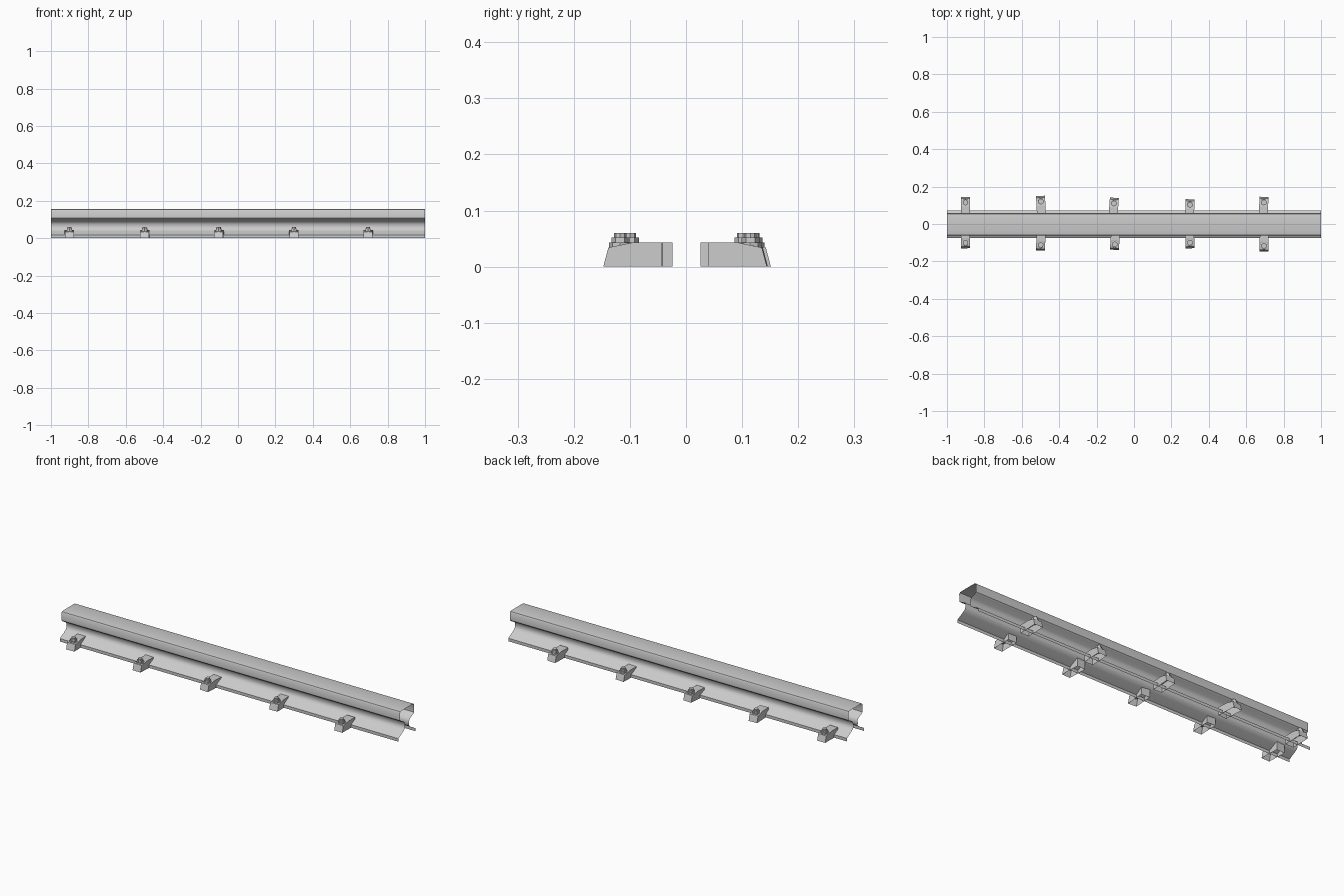
import bpy, bmesh, math
from mathutils import Matrix

if "Cube" in bpy.data.objects:
    bpy.data.objects.remove(bpy.data.objects["Cube"])


def finish(bm, name, smooth=None):
    bmesh.ops.recalc_face_normals(bm, faces=bm.faces)
    me = bpy.data.meshes.new(name)
    bm.to_mesh(me)
    bm.free()
    ob = bpy.data.objects.new(name, me)
    bpy.context.collection.objects.link(ob)
    if smooth:
        bpy.ops.object.select_all(action='DESELECT')
        ob.select_set(True)
        bpy.context.view_layer.objects.active = ob
        bpy.ops.object.shade_smooth_by_angle(angle=math.radians(smooth))
    return ob


# Rail: open-ended, open-bottomed shell swept along x from a half profile (y, z)
half = [(0.073, 0.0), (0.073, 0.016), (0.035, 0.037), (0.020, 0.048), (0.016, 0.060),
        (0.017, 0.076), (0.026, 0.089), (0.052, 0.100), (0.059, 0.107), (0.060, 0.146),
        (0.056, 0.153), (0.048, 0.155)]
profile = half + [(-y, z) for y, z in reversed(half)]
bm = bmesh.new()
rows = [[bm.verts.new((x, y - 0.002, z)) for y, z in profile] for x in (-1, 1)]
for i in range(len(profile) - 1):
    bm.faces.new((rows[0][i], rows[0][i + 1], rows[1][i + 1], rows[1][i]))
finish(bm, "rail", 40)


# Clip block: bottomless wedge with a sloping outer end, running outward along +y
def clip_block(bm):
    w = 0.024
    prof = [(-0.105, 0.0), (-0.105, 0.043), (-0.052, 0.043), (-0.009, 0.034), (0.0, 0.0)]
    sides = [[bm.verts.new((x, y, z)) for y, z in prof] for x in (-w, w)]
    for s in sides:
        bm.faces.new(s)
    for i in range(len(prof) - 1):
        bm.faces.new((sides[0][i], sides[0][i + 1], sides[1][i + 1], sides[1][i]))


# Bolt: stacked washer, nut and stud
def bolt(bm):
    for r, z0, z1, n in ((0.020, 0.030, 0.043, 8), (0.016, 0.043, 0.052, 6),
                         (0.011, 0.052, 0.060, 8)):
        bmesh.ops.create_cone(bm, cap_ends=True, segments=n, radius1=r, radius2=r,
                              depth=z1 - z0,
                              matrix=Matrix.Translation((0, -0.030, (z0 + z1) / 2)))


# Place a slightly skewed clip and bolt on both sides of the rail
places = [(-0.90, 0.145, 0.130), (-0.50, 0.150, 0.142), (-0.105, 0.140, 0.138),
          (0.30, 0.132, 0.130), (0.695, 0.145, 0.147)]
tilts = [(-1, 2), (3, -2), (-4, -4), (-2, 2), (-2, -1)]
for n, ((x, back, front), tilt) in enumerate(zip(places, tilts), 1):
    for label, out, turn, side in (("back", back, 0, tilt[0]), ("front", front, math.pi, tilt[1])):
        m = (Matrix.Rotation(turn, 4, 'Z') @ Matrix.Translation((math.cos(turn) * x, out, 0))
             @ Matrix.Rotation(math.radians(side), 4, 'Z'))
        for part, build in (("clip", clip_block), ("bolt", bolt)):
            bm = bmesh.new()
            build(bm)
            bm.transform(m)
            finish(bm, f"{label}_{part}_{n}")
